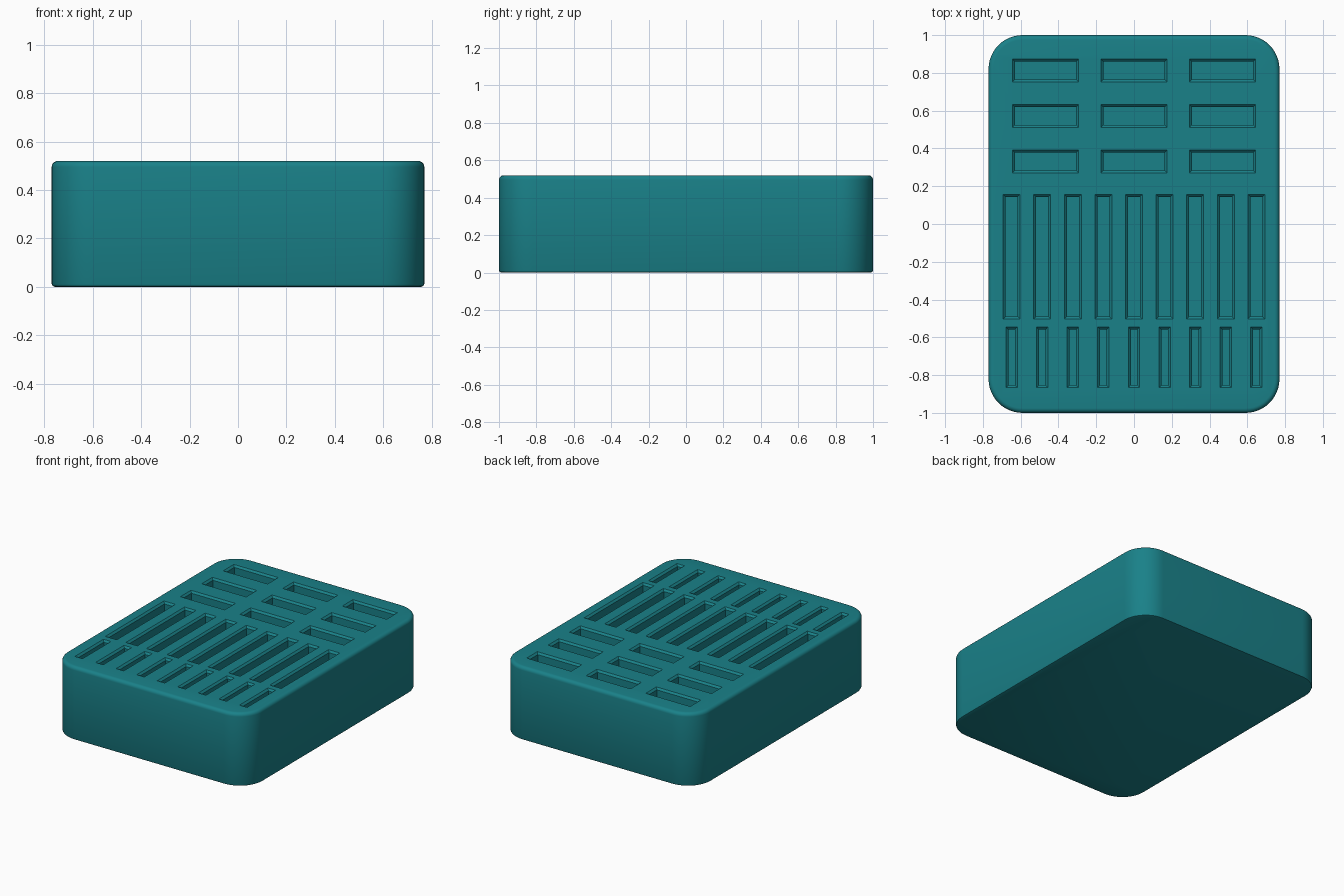
import bpy, bmesh, math

if "Cube" in bpy.data.objects:
    bpy.data.objects.remove(bpy.data.objects["Cube"])

W, L, H = 1.54, 2.0, 0.52
DEPTH = 0.07


def make_object(name, bm):
    bmesh.ops.recalc_face_normals(bm, faces=bm.faces)
    mesh = bpy.data.meshes.new(name)
    bm.to_mesh(mesh)
    bm.free()
    obj = bpy.data.objects.new(name, mesh)
    bpy.context.collection.objects.link(obj)
    return obj


def loft(bm, rings):
    loops = [[bm.verts.new(p) for p in ring] for ring in rings]
    n = len(loops[0])
    for a, b in zip(loops, loops[1:]):
        for i in range(n):
            j = (i + 1) % n
            bm.faces.new((a[i], a[j], b[j], b[i]))
    bm.faces.new(loops[0][::-1])
    bm.faces.new(loops[-1])


def rounded_rect(inset, z, radius=0.18, steps=12):
    r = radius - inset
    pts = []
    for k, (sx, sy) in enumerate([(1, 1), (-1, 1), (-1, -1), (1, -1)]):
        for i in range(steps + 1):
            a = math.pi / 2 * (k + i / steps)
            pts.append((sx * (W / 2 - radius) + r * math.cos(a),
                        sy * (L / 2 - radius) + r * math.sin(a), z))
    return pts


def add_slot(bm, cx, cy, w, l):
    # chamfered mouth, straight walls, flat floor
    rings = []
    for grow, z in [(-0.013, H - DEPTH), (-0.013, H - 0.013), (0.01, H + 0.01)]:
        x, y = w / 2 + grow, l / 2 + grow
        rings.append([(cx + sx * x, cy + sy * y, z)
                      for sx, sy in [(1, 1), (-1, 1), (-1, -1), (1, -1)]])
    loft(bm, rings)


# Body: rounded block with softened top and bottom edges
profile = [(0.012, 0), (0.0035, 0.0035), (0, 0.012)]
R = 0.025
for i in range(6):
    a = math.pi / 2 * i / 5
    profile.append((R - R * math.cos(a), H - R + R * math.sin(a)))
bm = bmesh.new()
loft(bm, [rounded_rect(i, z) for i, z in profile])
body = make_object("organizer_block", bm)

# Slots: 3 x 3 wide pockets, nine long slots, nine short slots
bm = bmesh.new()
for i in range(3):
    for j in range(3):
        add_slot(bm, (i - 1) * 0.469, 0.813 - j * 0.241, 0.35, 0.12)
for i in range(9):
    x = (i - 4) * 0.162
    add_slot(bm, x, -0.173, 0.09, 0.66)
    add_slot(bm, x, -0.706, 0.06, 0.32)
cutter = make_object("slot_cutter", bm)

mod = body.modifiers.new("slots", 'BOOLEAN')
mod.operation = 'DIFFERENCE'
mod.solver = 'EXACT'
mod.object = cutter
bpy.context.view_layer.objects.active = body
body.select_set(True)
bpy.ops.object.modifier_apply(modifier=mod.name)
bpy.data.objects.remove(cutter)

# Teal finish, smooth rounded edges
mat = bpy.data.materials.new("teal")
mat.diffuse_color = (0.01, 0.22, 0.25, 1)
mat.use_nodes = True
mat.node_tree.nodes["Principled BSDF"].inputs["Base Color"].default_value = mat.diffuse_color
body.data.materials.clear()
body.data.materials.append(mat)
bpy.ops.object.select_all(action='DESELECT')
body.select_set(True)
bpy.ops.object.shade_smooth_by_angle(angle=math.radians(30))
